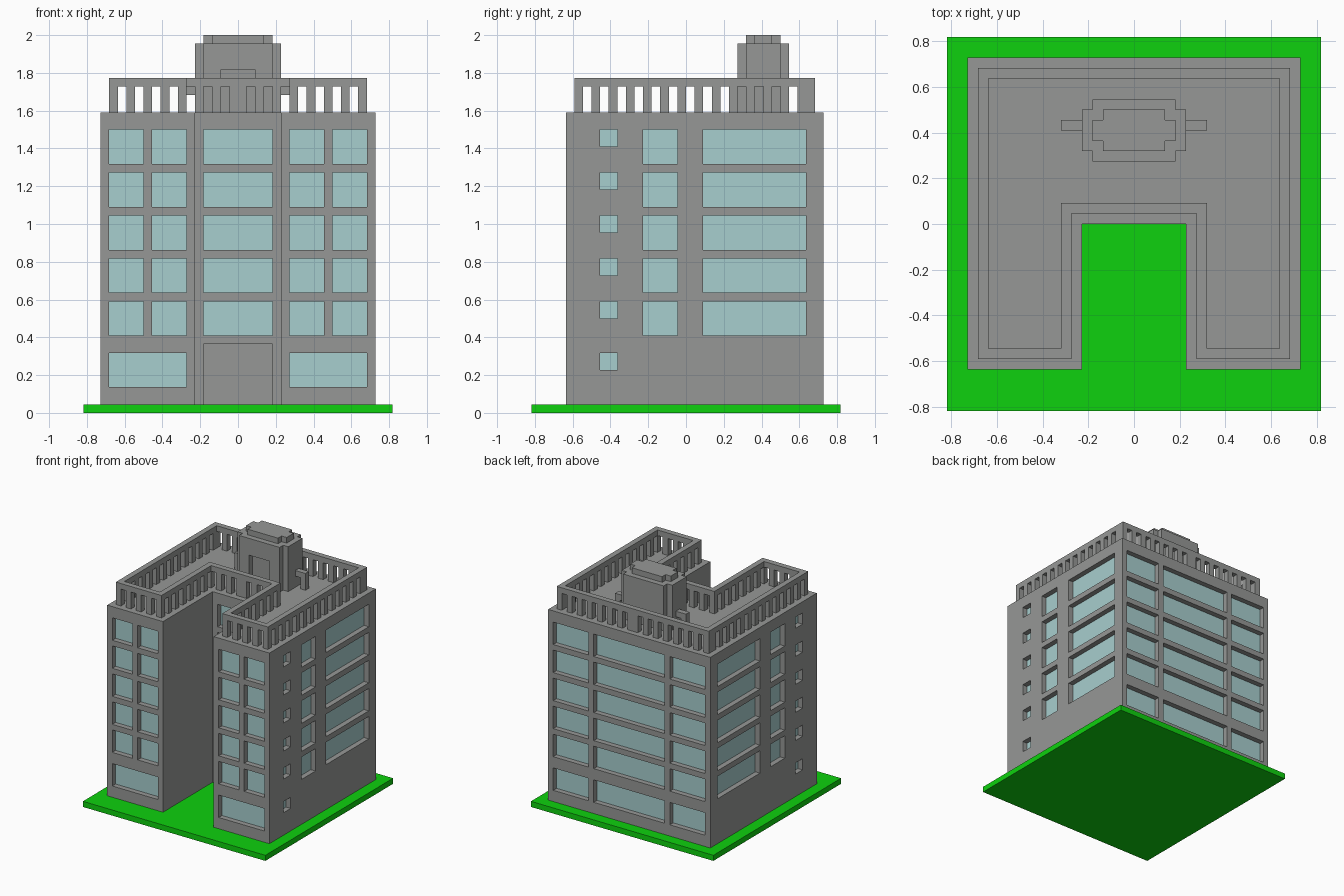
import bpy, bmesh

if "Cube" in bpy.data.objects:
    bpy.data.objects.remove(bpy.data.objects["Cube"])

U = 2 / 44  # the whole model sits on this grid step


def material(name, rgb):
    m = bpy.data.materials.new(name)
    m.diffuse_color = (*rgb, 1)
    m.use_nodes = True
    m.node_tree.nodes["Principled BSDF"].inputs["Base Color"].default_value = m.diffuse_color
    return m


GREY = material("concrete grey", (0.305, 0.312, 0.305))
GREEN = material("lawn green", (0.0044, 0.64, 0.0044))
GLASS = material("pale blue glass", (0.39, 0.62, 0.62))


def finish(name, bm, mat):
    bmesh.ops.recalc_face_normals(bm, faces=bm.faces)
    bmesh.ops.scale(bm, vec=(U, U, U), verts=bm.verts)
    me = bpy.data.meshes.new(name)
    bm.to_mesh(me)
    bm.free()
    me.materials.append(mat)
    ob = bpy.data.objects.new(name, me)
    bpy.context.collection.objects.link(ob)
    return ob


def add_box(bm, x0, x1, y0, y1, z0, z1):
    vs = bmesh.ops.create_cube(bm, size=1)["verts"]
    for v in vs:
        v.co = (x1 if v.co.x > 0 else x0, y1 if v.co.y > 0 else y0, z1 if v.co.z > 0 else z0)


def boxes(name, items, mat):
    bm = bmesh.new()
    for b in items:
        add_box(bm, *b)
    return finish(name, bm, mat)


def prism(name, pts, z0, z1, mat):
    bm = bmesh.new()
    face = bm.faces.new([bm.verts.new((x, y, z0)) for x, y in pts])
    ext = bmesh.ops.extrude_face_region(bm, geom=[face])["geom"]
    for v in ext:
        if isinstance(v, bmesh.types.BMVert):
            v.co.z = z1
    return finish(name, bm, mat)


def cut(ob, items):
    cutter = boxes("cutter", items, GREY)
    mod = ob.modifiers.new("openings", "BOOLEAN")
    mod.operation, mod.solver, mod.object = "DIFFERENCE", "EXACT", cutter
    bpy.context.view_layer.objects.active = ob
    bpy.ops.object.modifier_apply(modifier=mod.name)
    bpy.data.objects.remove(cutter)


def stepped(w, y0, y1):
    # rectangle with a one-step notch at each corner
    a, b = y0 + 1, y1 - 1
    return [(-w + 1, y0), (w - 1, y0), (w - 1, a), (w, a), (w, b), (w - 1, b),
            (w - 1, y1), (-w + 1, y1), (-w + 1, b), (-w, b), (-w, a), (-w + 1, a)]


# Lawn and U-shaped block
boxes("lawn", [(-18, 18, -18, 18, 0, 1)], GREEN)
block = prism("building_block", [(-16, -14), (-5, -14), (-5, 0), (5, 0), (5, -14),
                                 (16, -14), (16, 16), (-16, 16)], 1, 35, GREY)

# Windows: recesses one step deep, with a thin pane at the back of each
ROWS = [3, 9, 14, 19, 24, 29]
E, T = 0.5, 0.06
cuts, panes = [], []


def window_y(x0, x1, z0, z1, y, out):
    ins = y - out
    cuts.append((x0, x1, *sorted((ins, y + out * E)), z0, z1))
    panes.append((x0, x1, *sorted((ins, ins + out * T)), z0, z1))


def window_x(y0, y1, z0, z1, s):
    cuts.append((*sorted((s * 15, s * (16 + E))), y0, y1, z0, z1))
    panes.append((*sorted((s * 15, s * (15 + T))), y0, y1, z0, z1))


for i, z in enumerate(ROWS):
    t = z + 4
    window_y(-7, 7, z, t, 16, 1)
    if i:
        window_y(-4, 4, z, t, 0, -1)
    for s in (-1, 1):
        window_y(*sorted((s * 8, s * 15)), z, t, 16, 1)
        for a, b in ([(6, 10), (11, 15)] if i else [(6, 15)]):
            window_y(*sorted((s * a, s * b)), z, t, -14, -1)
        window_x(-10, -8, t - 2, t, s)
        if i:
            window_x(-5, -1, z, t, s)
            window_x(2, 14, z, t, s)
cuts.append((-4, 4, -E, 1, 0.5, 8))  # entrance recess
cut(block, cuts)
boxes("window_panes", panes, GLASS)

# Roof railing: top rail following the U
outer = [(-15, -13), (-6, -13), (-6, 1), (6, 1), (6, -13), (15, -13), (15, 15), (-15, 15)]
inner = [(-14, -12), (-7, -12), (-7, 2), (7, 2), (7, -12), (14, -12), (14, 14), (-14, 14)]
bm = bmesh.new()
rings = [[bm.verts.new((x, y, z)) for x, y in pts]
         for pts, z in ((outer, 38), (outer, 39), (inner, 39), (inner, 38))]
for r in range(4):
    p, q = rings[r], rings[(r + 1) % 4]
    for i in range(8):
        j = (i + 1) % 8
        bm.faces.new((p[i], p[j], q[j], q[i]))
finish("roof_rail", bm, GREY)

# Balusters on every second grid cell, mirrored left to right
cells = set()
for k in range(1, 16, 2):
    cells.add((k - 1, 14))
    if k <= 7:
        cells.add((k - 1, 1))
    if k >= 7:
        cells.add((k - 1, -13))
for y in list(range(-13, 15, 2)) + [14]:
    cells.add((14, y))
    if y <= 1:
        cells.add((6, y))
posts = []
for x, y in sorted(cells):
    posts += [(x, x + 1, y, y + 1, 35, 38), (-x - 1, -x, y, y + 1, 35, 38)]
boxes("balusters", posts, GREY)

# Roof house with doorway, cap and side pipes
house = prism("roof_house", stepped(5, 6, 12), 35, 43, GREY)
cut(house, [(-2, 2, 5.5, 7, 34.5, 40)])
prism("roof_house_cap", stepped(4, 7, 11), 43, 44, GREY)
for s, side in ((-1, "left"), (1, "right")):
    boxes(side + "_pipe", [(*sorted((s * 5, s * 6)), 9, 10, 37, 38),
                           (*sorted((s * 6, s * 7)), 9, 10, 35, 38)], GREY)
